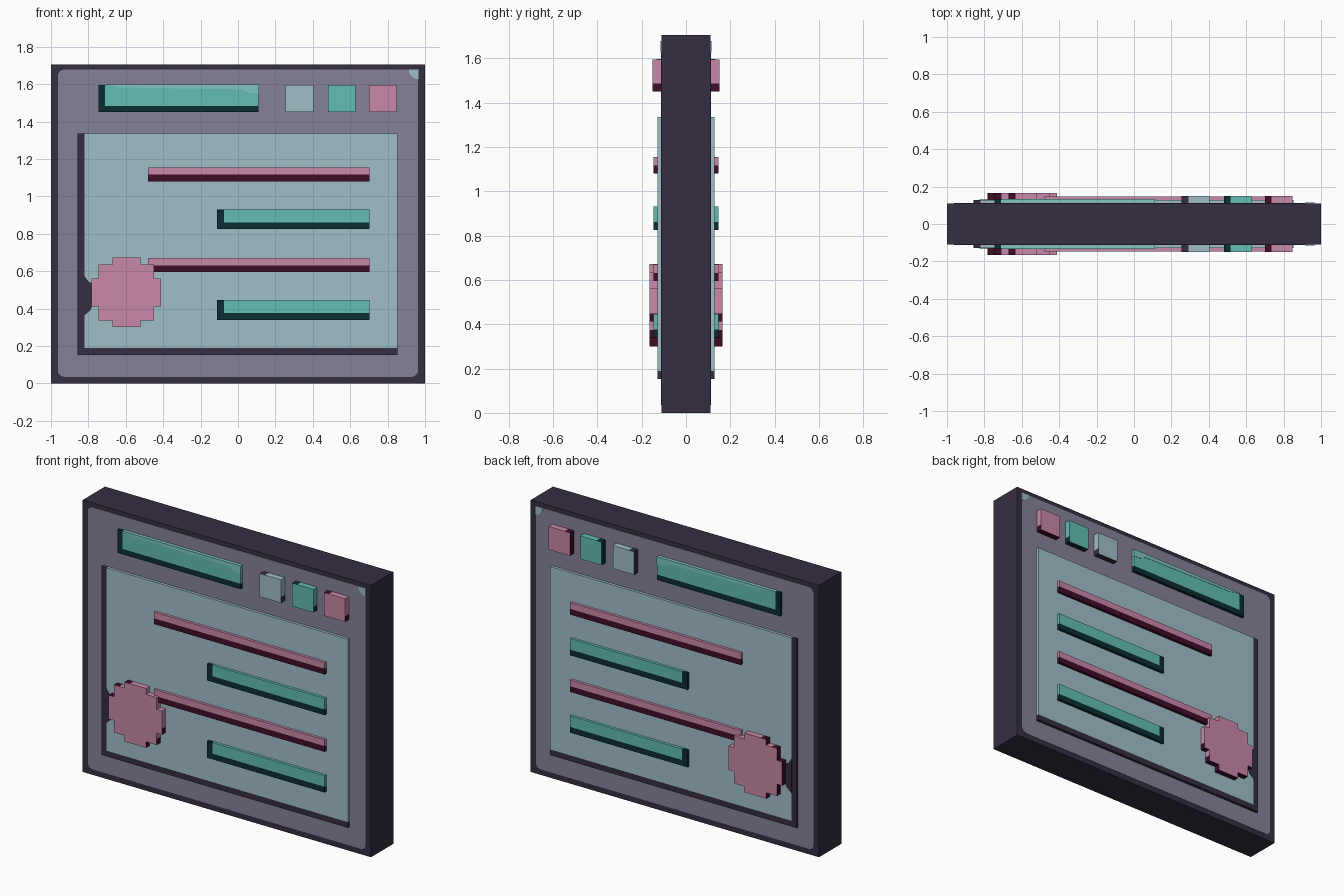
import bpy, bmesh, math

cube = bpy.data.objects.get("Cube")
if cube:
    bpy.data.objects.remove(cube, do_unlink=True)


def material(name, r, g, b):
    lin = [(c / 255 / 12.92) if c / 255 <= 0.04045 else ((c / 255 + 0.055) / 1.055) ** 2.4
           for c in (r, g, b)] + [1.0]
    m = bpy.data.materials.new(name)
    m.use_nodes = True
    m.diffuse_color = lin
    m.node_tree.nodes["Principled BSDF"].inputs["Base Color"].default_value = lin
    return m


DARK = material("dark_purple", 53, 45, 65)
LILAC = material("lilac", 134, 129, 152)
BLUE = material("pale_blue", 160, 191, 201)
TEAL = material("teal", 99, 189, 181)
TEAL_LIGHT = material("light_teal", 126, 199, 194)
TEAL_DARK = material("dark_teal", 10, 46, 52)
PINK = material("pink", 201, 136, 169)
PINK_DARK = material("dark_pink", 64, 12, 40)


def finish(name, bm, mats):
    bmesh.ops.remove_doubles(bm, verts=bm.verts, dist=1e-5)
    bmesh.ops.recalc_face_normals(bm, faces=bm.faces)
    mesh = bpy.data.meshes.new(name)
    bm.to_mesh(mesh)
    bm.free()
    for m in mats:
        mesh.materials.append(m)
    obj = bpy.data.objects.new(name, mesh)
    bpy.context.collection.objects.link(obj)
    return obj


def prism(name, outline, d, mat):
    """Extrude an (x, z) outline from y = -d to y = d."""
    bm = bmesh.new()
    f = bm.faces.new([bm.verts.new((x, -d, z)) for x, z in outline])
    top = bmesh.ops.extrude_face_region(bm, geom=[f])["geom"]
    bmesh.ops.translate(bm, vec=(0, 2 * d, 0),
                        verts=[v for v in top if isinstance(v, bmesh.types.BMVert)])
    return finish(name, bm, [mat])


def block(name, xs, zs, d, light, dark, face="", filled=lambda x, z: True):
    """Blocky slab on a cut grid. Its left and lower rims are dark; face says
    which rims also show on the front and back: l = left, b = bottom."""
    bm = bmesh.new()
    nx, nz = len(xs) - 1, len(zs) - 1

    def solid(i, j):
        return (0 <= i < nx and 0 <= j < nz and
                filled((xs[i] + xs[i + 1]) / 2, (zs[j] + zs[j + 1]) / 2))

    def quad(pts, is_dark):
        bm.faces.new([bm.verts.new(p) for p in pts]).material_index = int(is_dark)

    def side(a, b, is_dark):
        quad([(a[0], -d, a[1]), (b[0], -d, b[1]), (b[0], d, b[1]), (a[0], d, a[1])], is_dark)

    for i in range(nx):
        for j in range(nz):
            if not solid(i, j):
                continue
            x0, x1, z0, z1 = xs[i], xs[i + 1], zs[j], zs[j + 1]
            left, low = not solid(i - 1, j), not solid(i, j - 1)
            painted = (left and "l" in face) or (low and "b" in face)
            for y in (-d, d):
                quad([(x0, y, z0), (x1, y, z0), (x1, y, z1), (x0, y, z1)], painted)
            if left:
                side((x0, z0), (x0, z1), face != "b" or low)
            if low:
                side((x0, z0), (x1, z0), True)
            if not solid(i + 1, j):
                side((x1, z0), (x1, z1), low)
            if not solid(i, j + 1):
                side((x0, z1), (x1, z1), left and face != "b")
    return finish(name, bm, [light, dark])


def bar(name, x0, x1, z0, z1, d, light, dark, face="", rim=0.036):
    return block(name, [x0, x0 + rim, x1], [z0, z0 + rim, z1], d, light, dark, face)


def arc(cx, cz, r, a0, a1, n=5):
    return [(cx + r * math.cos(math.radians(a0 + (a1 - a0) * k / n)),
             cz + r * math.sin(math.radians(a0 + (a1 - a0) * k / n))) for k in range(n + 1)]


# Body slab and the rounded panel on both faces
prism("body", [(-1, 0), (1, 0), (1, 1.705), (-1, 1.705)], 0.11, DARK)
R = 0.035
prism("face_panel",
      arc(0.963 - R, 0.035 + R, R, -90, 0) + arc(0.963 - R, 1.678 - R, R, 0, 90) +
      arc(-0.963 + R, 1.678 - R, R, 90, 180) + arc(-0.963 + R, 0.035 + R, R, 180, 270),
      0.112, LILAC)
prism("corner_mark", arc(0.965, 1.678, 0.052, 180, 270) + [(0.965, 1.678)], 0.114, BLUE)

# Screen and the dark notch beside the round badge
bar("screen", -0.857, 0.852, 0.152, 1.335, 0.129, BLUE, DARK, "lb")
prism("screen_notch", [(-0.825, 0.36), (-0.79, 0.39), (-0.77, 0.43), (-0.77, 0.53),
                       (-0.80, 0.545), (-0.825, 0.58)], 0.131, DARK)

# Title bar with a light streak along its top
bar("title_bar", -0.745, 0.11, 1.45, 1.595, 0.131, TEAL, TEAL_DARK, "lb", 0.034)
prism("title_highlight", [(-0.708, 1.597), (-0.64, 1.582), (0.02, 1.572), (0.06, 1.553),
                          (0.111, 1.55), (0.111, 1.597)], 0.133, TEAL_LIGHT)

# Square buttons
for name, x, light, dark in (("blue_button", 0.255, BLUE, DARK),
                             ("teal_button", 0.48, TEAL, TEAL_DARK),
                             ("pink_button", 0.70, PINK, PINK_DARK)):
    bar(name, x, x + 0.148, 1.45, 1.595, 0.15, light, dark)

# Text bars on the screen
for k in range(2):
    dz = -0.485 * k
    bar(f"pink_line_{k + 1}", -0.482, 0.703, 1.08 + dz, 1.155 + dz, 0.146,
        PINK, PINK_DARK, "b")
    bar(f"teal_line_{k + 1}", -0.112, 0.703, 0.825 + dz, 0.93 + dz, 0.146,
        TEAL, TEAL_DARK, "lb")

# Round badge with stepped edge
CX, CZ, C = -0.597, 0.486, 0.0372
steps = (-5, -4, -3, -2, -1, 2, 4, 5)


def in_badge(x, z):
    u, v = abs(x - CX) / C, abs(z - CZ) / C
    return (u < 5 and v < 2) or (u < 4 and v < 4) or (u < 2 and v < 5)


block("round_badge", [CX + s * C for s in steps], [CZ + s * C for s in steps],
      0.165, PINK, PINK_DARK, "", in_badge)
